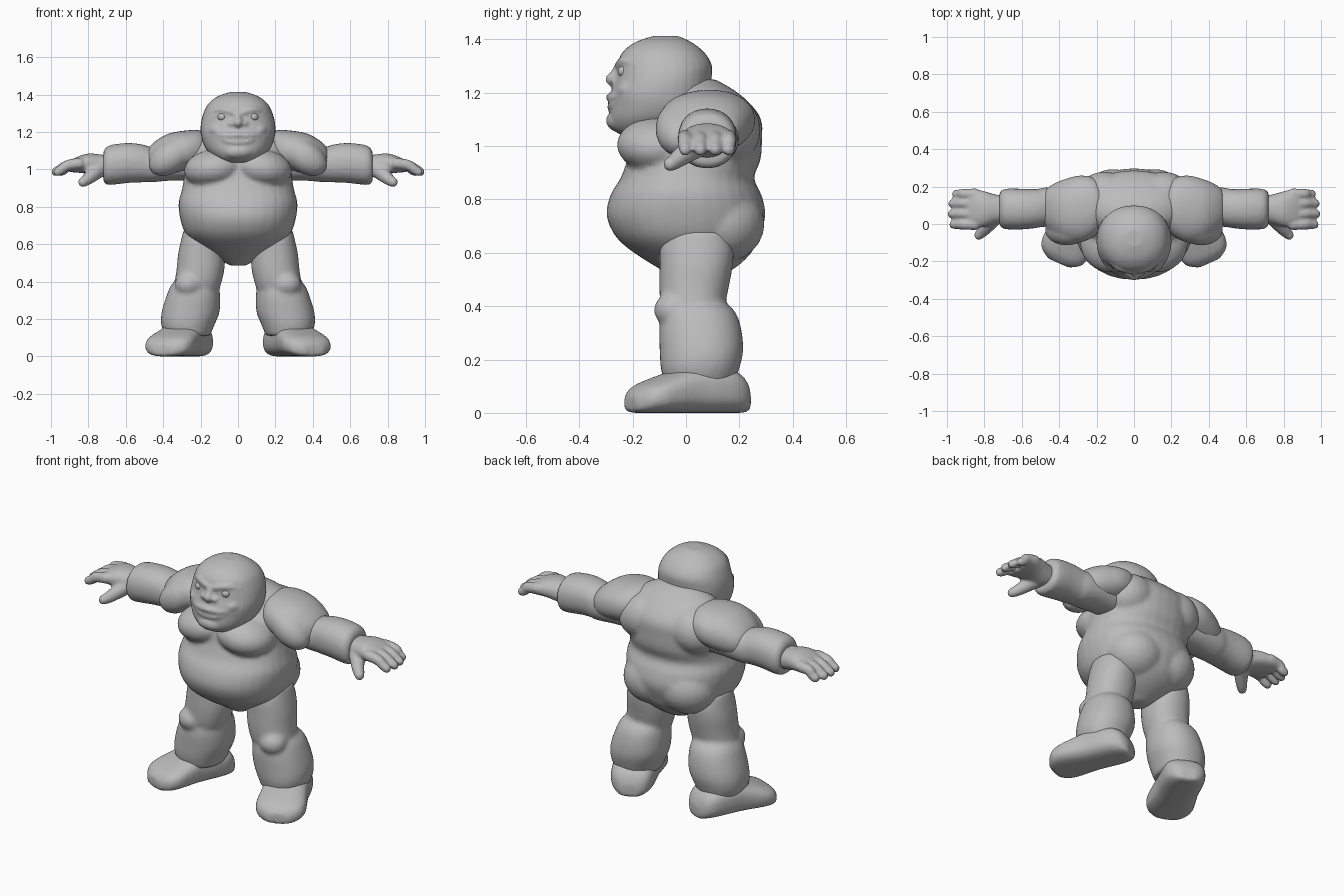
import bpy, bmesh, math
from mathutils import Matrix, Vector

grey = bpy.data.materials.new("clay grey")
grey.diffuse_color = (0.5, 0.5, 0.5, 1)


def spline(rows, steps=3):
    """Smoothly interpolate between rows of numbers."""
    out = []
    for i in range(len(rows) - 1):
        p0, p1 = rows[max(i - 1, 0)], rows[i]
        p2, p3 = rows[i + 1], rows[min(i + 2, len(rows) - 1)]
        for s in range(steps):
            t = s / steps
            out.append([0.5 * (2 * b + (c - a) * t + (2 * a - 5 * b + 4 * c - d) * t * t
                               + (3 * b - a - 3 * c + d) * t ** 3)
                        for a, b, c, d in zip(p0, p1, p2, p3)])
    out.append(list(rows[-1]))
    return out


def skin(bm, rings):
    """Closed skin over rings of points."""
    rings = [[bm.verts.new(co) for co in ring] for ring in rings]
    n = len(rings[0])
    for lo, hi in zip(rings, rings[1:]):
        for k in range(n):
            bm.faces.new((lo[k], lo[(k + 1) % n], hi[(k + 1) % n], hi[k]))
    bm.faces.new(rings[0][::-1])
    bm.faces.new(rings[-1])


def loft(bm, rows, axis="Z", power=2.2, matrix=Matrix(), n=32):
    """Skin over rings (position, centre a, radius a, centre b, radius b)."""
    rings = []
    for t, a, ra, b, rb in spline(rows):
        ring = []
        for k in range(n):
            ang = 2 * math.pi * k / n
            c, s = math.cos(ang), math.sin(ang)
            u = a + max(ra, .004) * math.copysign(abs(c) ** (2 / power), c)
            v = b + max(rb, .004) * math.copysign(abs(s) ** (2 / power), s)
            ring.append(matrix @ Vector((u, v, t) if axis == "Z" else (t, u, v)))
        rings.append(ring)
    skin(bm, rings)


def ball(bm, centre, radii, turn=0.0, n=24):
    """Ellipsoid, optionally tilted about the y axis."""
    m = (Matrix.Translation(centre) @ Matrix.Rotation(math.radians(turn), 4, "Y")
         @ Matrix.Diagonal((*radii, 1)))
    rings = []
    for i in range(n // 2 + 1):
        lat = -1.53 + 3.06 * i / (n // 2)
        rings.append([m @ Vector((math.cos(lat) * math.cos(2 * math.pi * k / n),
                                  math.cos(lat) * math.sin(2 * math.pi * k / n),
                                  math.sin(lat))) for k in range(n)])
    skin(bm, rings)


def tube(bm, points):
    """Chain of balls along points (x, y, z, radius)."""
    for x, y, z, r in spline(points, 4):
        ball(bm, (x, y, z), (r, r, r), n=12)


def finish(name, bm, mirror=True, voxel=0.013, smooth=3):
    """Fuse the volumes of a part into one soft skin."""
    bmesh.ops.recalc_face_normals(bm, faces=bm.faces[:])
    me = bpy.data.meshes.new(name)
    bm.to_mesh(me)
    bm.free()
    me.materials.append(grey)
    for p in me.polygons:
        p.use_smooth = True
    ob = bpy.data.objects.new(name, me)
    bpy.context.collection.objects.link(ob)
    if voxel:
        r = ob.modifiers.new("fuse", "REMESH")
        r.mode, r.voxel_size, r.use_smooth_shade = "VOXEL", voxel, True
        s = ob.modifiers.new("soften", "SMOOTH")
        s.factor, s.iterations = 0.5, smooth
    if mirror:
        ob.modifiers.new("mirror", "MIRROR").use_mirror_merge = False
    return ob


# Torso: belly, back, chest and buttocks
bm = bmesh.new()
loft(bm, [(.485, 0, .04, .03, .05), (.54, 0, .14, .04, .14), (.60, 0, .225, .025, .22),
          (.66, 0, .283, .005, .268), (.74, 0, .31, 0, .298), (.82, 0, .318, 0, .282),
          (.88, 0, .303, .005, .25), (.95, 0, .29, .03, .25), (1.03, 0, .29, .045, .24),
          (1.10, 0, .28, .075, .207), (1.16, 0, .25, .08, .16), (1.21, 0, .2, .07, .11),
          (1.25, 0, .1, .05, .06)])
for s in (-1, 1):
    ball(bm, (s * .125, -.10, 1.005), (.165, .16, .105), s * 8)
    ball(bm, (s * .11, .13, .71), (.17, .165, .15))
    ball(bm, (s * .16, .15, 1.06), (.15, .13, .13), s * 20)
finish("torso", bm, mirror=False)

# Head with chin, cheeks, nose and lips
bm = bmesh.new()
loft(bm, [(1.037, 0, .06, -.19, .045), (1.06, 0, .115, -.165, .105),
          (1.10, 0, .165, -.115, .172), (1.15, 0, .19, -.10, .185),
          (1.20, 0, .2, -.095, .187), (1.25, 0, .198, -.085, .18),
          (1.30, 0, .185, -.08, .178), (1.35, 0, .16, -.085, .155),
          (1.39, 0, .11, -.085, .105), (1.413, 0, .045, -.075, .045)])
ball(bm, (0, -.24, 1.095), (.085, .06, .045))
ball(bm, (0, -.267, 1.25), (.028, .036, .028))
tube(bm, [(0, -.25, 1.30, .018), (0, -.265, 1.27, .02), (0, -.275, 1.25, .022)])
for s in (-1, 1):
    ball(bm, (s * .1, -.2, 1.205), (.06, .06, .04), s * -15)
    ball(bm, (s * .035, -.262, 1.243), (.02, .02, .016))
    tube(bm, [(s * .03, -.252, 1.305, .016), (s * .085, -.232, 1.318, .017),
              (s * .14, -.185, 1.305, .014)])
tube(bm, [(-.125, -.242, 1.192, .009), (-.07, -.272, 1.182, .014), (0, -.285, 1.184, .016),
          (.07, -.272, 1.182, .014), (.125, -.242, 1.192, .009)])
tube(bm, [(-.11, -.25, 1.172, .008), (-.06, -.273, 1.152, .014), (0, -.28, 1.146, .017),
          (.06, -.273, 1.152, .014), (.11, -.25, 1.172, .008)])
finish("head", bm, mirror=False, voxel=.009, smooth=2)

# Eyes
bm = bmesh.new()
ball(bm, (.085, -.232, 1.28), (.024, .024, .022))
finish("eye", bm, voxel=0)

# Shoulder pads draped over the upper arms
bm = bmesh.new()
loft(bm, [(.16, .09, .10, 1.10, .09), (.21, .09, .155, 1.105, .105), (.29, .08, .18, 1.095, .112),
          (.37, .075, .165, 1.08, .112), (.43, .08, .135, 1.065, .095),
          (.475, .085, .095, 1.055, .065), (.492, .085, .04, 1.05, .03)], "X")
ball(bm, (.36, -.03, 1.065), (.13, .085, .085), 35)
finish("shoulder", bm)

# Upper arm and sleeve-like forearm
bm = bmesh.new()
loft(bm, [(.22, .09, .10, 1.03, .09), (.36, .09, .11, 1.03, .09), (.48, .09, .105, 1.025, .095),
          (.52, .085, .10, 1.03, .09)], "X")
loft(bm, [(.465, .085, .08, 1.03, .08), (.49, .085, .10, 1.03, .098), (.57, .08, .107, 1.035, .106),
          (.65, .08, .11, 1.028, .108), (.70, .08, .105, 1.02, .103), (.72, .08, .085, 1.015, .08)],
     "X")
finish("forearm", bm)

# Hand: palm, four fingers and thumb
bm = bmesh.new()
loft(bm, [(.69, .08, .07, 1.015, .06), (.74, .08, .078, 1.02, .06), (.80, .08, .095, 1.03, .055),
          (.86, .083, .105, 1.025, .042), (.90, .085, .10, 1.015, .03)], "X")
for y, tip in ((-.003, .965), (.054, .975), (.11, .97), (.16, .95)):
    tube(bm, [(.85, y, 1.032, .031), (.91, y, 1.022, .029), (tip - .02, y, .998, .026),
              (tip, y, .987, .024)])
tube(bm, [(.75, .03, .995, .045), (.79, -.02, .96, .036), (.815, -.045, .94, .03),
          (.83, -.06, .932, .026)])
finish("hand", bm, voxel=.009, smooth=2)

# Leg: thigh, knee pad and puffy shin
bm = bmesh.new()
loft(bm, [(.68, .19, .10, .04, .12), (.62, .19, .115, .04, .138), (.55, .195, .125, .038, .137),
          (.47, .20, .128, .03, .13), (.39, .215, .125, .025, .12), (.33, .23, .12, .03, .11)])
loft(bm, [(.42, .225, .09, .05, .09), (.385, .23, .125, .05, .13), (.33, .238, .142, .052, .152),
          (.24, .253, .155, .058, .157), (.17, .268, .143, .053, .148), (.11, .27, .12, .05, .13)])
ball(bm, (.262, -.045, .385), (.077, .075, .068))
finish("leg", bm)

# Shoe, toes turned outward, flat sole
bm = bmesh.new()
toe_out = Matrix.Translation((.305, .01, 0)) @ Matrix.Rotation(math.radians(-66), 4, "Z")
rows = [(-.235, .05, .075), (-.21, .09, .13), (-.16, .115, .165), (-.08, .122, .178),
        (0, .122, .175), (.08, .13, .15), (.15, .135, .125), (.205, .115, .10), (.24, .06, .065)]
loft(bm, [(t, 0, w, h / 2, h / 2) for t, w, h in rows], "X", 2.8, toe_out)
finish("shoe", bm)
